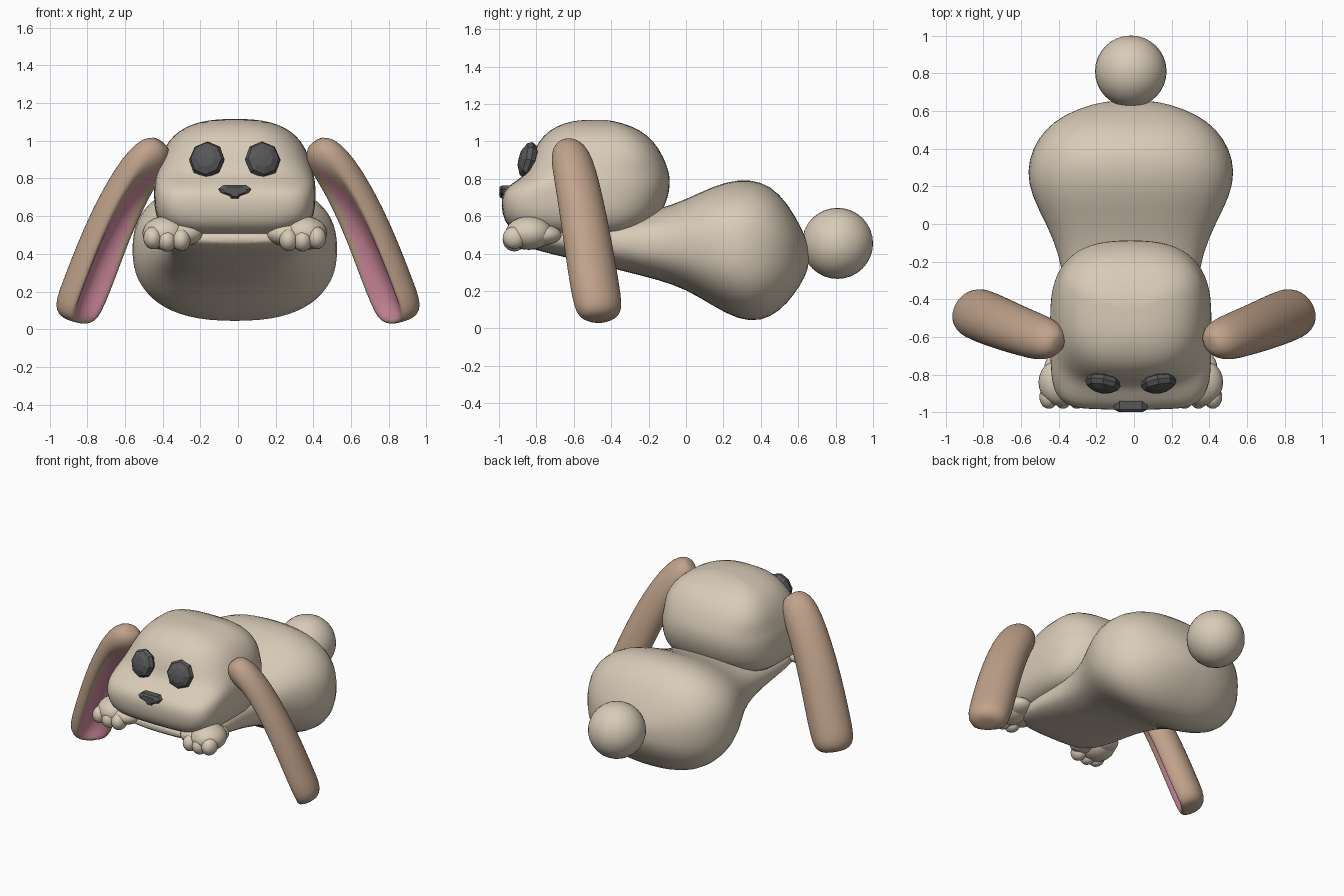
import bpy, bmesh, math
from mathutils import Vector

if "Cube" in bpy.data.objects:
    bpy.data.objects.remove(bpy.data.objects["Cube"])

CX = -0.017  # centre line of body, head and face


def material(name, rgb):
    m = bpy.data.materials.new(name)
    m.diffuse_color = (*rgb, 1)
    m.use_nodes = True
    m.node_tree.nodes["Principled BSDF"].inputs["Base Color"].default_value = m.diffuse_color
    return m


CREAM = material("cream_fur", (0.69, 0.595, 0.475))
TAN = material("tan_ear", (0.53, 0.365, 0.26))
PINK = material("pink_inner_ear", (0.67, 0.27, 0.37))
DARK = material("dark_grey", (0.095, 0.095, 0.10))


def finish(bm, name, mats, smooth=True, subdiv=0):
    bmesh.ops.recalc_face_normals(bm, faces=bm.faces)
    me = bpy.data.meshes.new(name)
    for f in bm.faces:
        f.smooth = smooth
    bm.to_mesh(me)
    bm.free()
    for m in mats:
        me.materials.append(m)
    ob = bpy.data.objects.new(name, me)
    bpy.context.collection.objects.link(ob)
    if subdiv:
        mod = ob.modifiers.new("smooth", 'SUBSURF')
        mod.levels = mod.render_levels = subdiv
    return ob


def loft(name, rings, mats, rule=lambda i, j: 0):
    """Skin closed rings of points; rule gives the material per face."""
    bm = bmesh.new()
    vs = [[bm.verts.new(p) for p in r] for r in rings]
    n = len(rings[0])
    for i in range(len(vs) - 1):
        for j in range(n):
            k = (j + 1) % n
            f = bm.faces.new((vs[i][j], vs[i][k], vs[i + 1][k], vs[i + 1][j]))
            f.material_index = rule(i, j)
    for r in (vs[0], vs[-1]):
        c = bm.verts.new(sum((v.co for v in r), Vector()) / n)
        for j in range(n):
            bm.faces.new((r[j], r[(j + 1) % n], c))
    return finish(bm, name, mats, subdiv=1)


def spow(v, e):
    return math.copysign(abs(v) ** e, v)


def balls(name, specs, mat, seg=32, smooth=True):
    """One object made of ellipsoids given as (centre, radii)."""
    bm = bmesh.new()
    for c, r in specs:
        new = bmesh.ops.create_uvsphere(bm, u_segments=seg, v_segments=max(seg // 2, 6), radius=1)["verts"]
        for v in new:
            # pole points forward
            p = Vector((v.co.x, -v.co.z, v.co.y))
            v.co = Vector(c) + Vector(p[k] * r[k] for k in range(3))
    return finish(bm, name, [mat], smooth)


N = 32
ANG = [2 * math.pi * j / N for j in range(N)]

# Body: rings along y as (y, low z, high z, half width)
body = [(-.88, .455, .50, .24), (-.82, .42, .55, .33), (-.6, .37, .58, .36),
        (-.35, .31, .60, .345), (-.15, .26, .635, .385), (0, .21, .69, .45),
        (.15, .115, .765, .53), (.28, .045, .80, .555), (.4, .035, .79, .525),
        (.5, .09, .725, .46), (.58, .18, .61, .36), (.64, .28, .49, .2), (.656, .34, .43, .08)]
loft("body", [[Vector((CX + w * spow(math.cos(a), .82), y, (lo + hi) / 2 + (hi - lo) / 2 * spow(math.sin(a), .82)))
               for a in ANG] for y, lo, hi, w in body], [CREAM])

# Head: rings along z as (z, front y, back y, half width, front squareness)
head = [(.495, -.80, -.35, .22, .6), (.505, -.88, -.28, .33, .5), (.54, -.955, -.2, .39, .42),
        (.61, -.985, -.13, .425, .38), (.70, -.99, -.095, .43, .36), (.755, -.965, -.085, .43, .4),
        (.80, -.89, -.085, .425, .5), (.84, -.845, -.09, .415, .6), (.92, -.83, -.12, .395, .7),
        (1.0, -.79, -.17, .355, .75), (1.06, -.735, -.24, .29, .75), (1.1, -.65, -.34, .2, .75),
        (1.115, -.57, -.42, .09, .8)]


def head_ring(z, yf, yb, w, sq):
    mid = -.42
    if z < .85:
        mid = -.5
    pts = []
    for a in ANG:
        s = math.sin(a)
        e = sq if s < 0 else .75
        depth = (mid - yf) if s < 0 else (yb - mid)
        pts.append(Vector((CX + w * spow(math.cos(a), e), mid + depth * spow(s, e), z)))
    return pts


loft("head", [head_ring(*r) for r in head], [CREAM])

# Ears: path points (x, y, z, scale, groove depth), hollow facing inward
path = [(.405, -.635, .99, .4, 0), (.435, -.625, .955, .75, 0), (.485, -.61, .89, .9, .01),
        (.555, -.585, .79, .95, .05), (.655, -.55, .6, 1, .09), (.74, -.515, .39, 1.04, .11),
        (.80, -.49, .23, 1.05, .12), (.845, -.47, .12, 1.03, .10),
        (.862, -.462, .07, .88, .04), (.87, -.458, .045, .55, 0)]
LIMIT = [0, 0, 12, 24, 36, 44, 46, 42, 0, 0]  # half angle of the pink hollow


def ear(name, side):
    P = [Vector(p[:3]) for p in path]
    rings = []
    for i, p in enumerate(path):
        d = (P[min(i + 1, len(P) - 1)] - P[max(i - 1, 0)]).normalized()
        n = Vector((-.75, -.65, 0))
        n = (n - d * n.dot(d)).normalized()
        w = d.cross(n)
        ring = []
        for j in range(N):
            a = 2 * math.pi * (j - N / 2) / N
            g = math.cos(a * 1.8) if abs(a) < math.radians(50) else 0
            q = P[i] + n * (.115 * p[3] * math.cos(a) - p[4] * g) + w * (.135 * p[3] * math.sin(a))
            ring.append(Vector((q.x * side, q.y, q.z)))
        rings.append(ring)

    def rule(i, j):
        return int(abs(360 * (j + .5 - N / 2) / N) < LIMIT[i])
    loft(name, rings, [TAN, PINK], rule)


for label, s in (("left", -1), ("right", 1)):
    ear(label + "_ear", s)

    # Front paw: rounded hand, wrist lobes and three toes
    def at(x, y, z):
        return (CX + s * x, y, z)
    specs = [(at(.37, -.84, .51), (.12, .125, .09)), (at(.28, -.85, .505), (.11, .10, .065)),
             (at(.37, -.77, .5), (.09, .105, .055))]
    specs += [(at(x, -.918, z), (.05, .062, .06)) for x, z in ((.435, .485), (.36, .472), (.285, .475))]
    balls(label + "_paw", specs, CREAM, 24)

    # Eye: flattened eight-sided button leaning back with the face
    eye = balls(label + "_eye", [((0, 0, 0), (.096, .05, .1))], DARK, 8, False)
    eye.location = (CX + s * .148, -.845, .9)
    eye.rotation_euler = (math.radians(-14), 0, s * math.radians(10))

# Nose: soft shield tapering downward
bm = bmesh.new()
outline = [(-.06, .035), (.06, .035), (.088, .015), (.075, -.005), (.03, -.022), (.018, -.036),
           (-.018, -.036), (-.03, -.022), (-.075, -.005), (-.088, .015)]
layers = [[bm.verts.new((CX + x * k, y, .73 + z * k)) for x, z in outline]
          for y, k in ((-.93, 1), (-.985, 1), (-.998, .7))]
for lo, hi in zip(layers, layers[1:]):
    for j in range(len(lo)):
        k = (j + 1) % len(lo)
        bm.faces.new((lo[j], lo[k], hi[k], hi[j]))
bm.faces.new(layers[0])
bm.faces.new(layers[-1])
finish(bm, "nose", [DARK], False)

# Tail
balls("tail", [((CX, .81, .455), (.19, .19, .19))], CREAM, 32)
